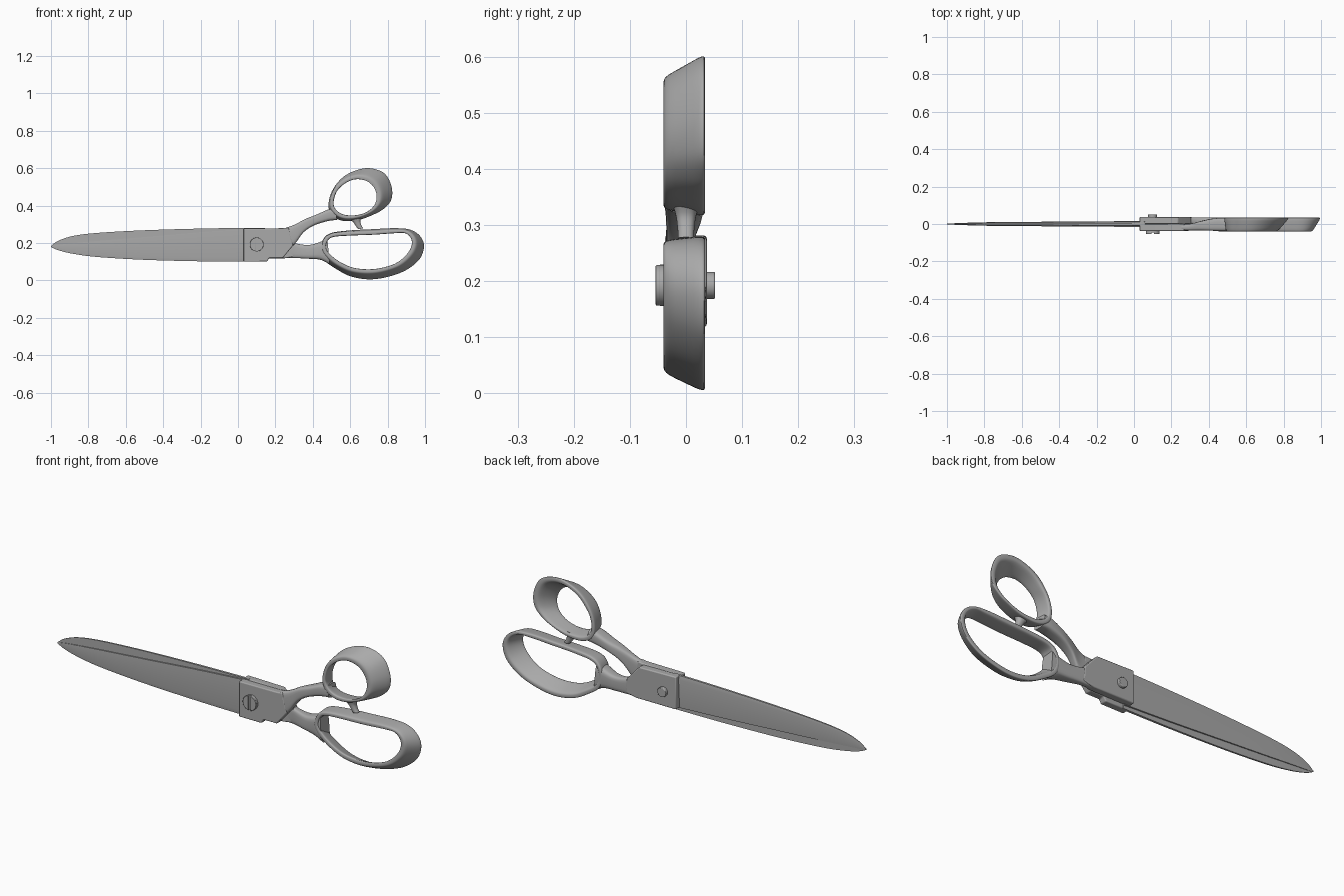
import bpy, bmesh, math
from mathutils import Vector

if "Cube" in bpy.data.objects:
    bpy.data.objects.remove(bpy.data.objects["Cube"])

steel = bpy.data.materials.new("steel grey")
steel.diffuse_color = (0.4, 0.4, 0.4, 1)
steel.use_nodes = True
steel.node_tree.nodes["Principled BSDF"].inputs["Base Color"].default_value = steel.diffuse_color


def finish(name, bm, bevel=0, angle=35):
    bmesh.ops.recalc_face_normals(bm, faces=bm.faces)
    me = bpy.data.meshes.new(name)
    bm.to_mesh(me)
    bm.free()
    ob = bpy.data.objects.new(name, me)
    bpy.context.collection.objects.link(ob)
    me.materials.append(steel)
    if bevel:
        m = ob.modifiers.new("bevel", "BEVEL")
        m.width, m.segments, m.limit_method = bevel, 3, "ANGLE"
        m.angle_limit = math.radians(25)
    bpy.ops.object.select_all(action="DESELECT")
    ob.select_set(True)
    bpy.context.view_layer.objects.active = ob
    bpy.ops.object.shade_smooth_by_angle(angle=math.radians(angle))
    return ob


def plate(name, pts, y0, y1, bevel=0):
    """Outline in x, z extruded along y."""
    bm = bmesh.new()
    a = [bm.verts.new((x, y0, z)) for x, z in pts]
    b = [bm.verts.new((x, y1, z)) for x, z in pts]
    n = len(pts)
    bm.faces.new(a)
    bm.faces.new(b[::-1])
    for i in range(n):
        bm.faces.new((a[i], a[(i + 1) % n], b[(i + 1) % n], b[i]))
    return finish(name, bm, bevel)


def smooth(rows, closed, steps=6):
    """Catmull-Rom interpolation of rows of numbers."""
    n, out = len(rows), []
    get = lambda i: Vector(rows[i % n] if closed else rows[max(0, min(n - 1, i))])
    for i in range(n if closed else n - 1):
        p, q, r, s = (get(i + k) for k in (-1, 0, 1, 2))
        for k in range(steps):
            t = k / steps
            out.append(0.5 * (2 * q + (r - p) * t + (2 * p - 5 * q + 4 * r - s) * t * t
                              + (3 * q - p - 3 * r + s) * t ** 3))
    if not closed:
        out.append(get(n - 1))
    return out


def skin(name, sections, closed, bevel=0, angle=60):
    bm = bmesh.new()
    loops = [[bm.verts.new(p) for p in s] for s in sections]
    m, n = len(loops[0]), len(loops)
    for i in range(n if closed else n - 1):
        a, b = loops[i], loops[(i + 1) % n]
        for j in range(m):
            bm.faces.new((a[j], a[(j + 1) % m], b[(j + 1) % m], b[j]))
    if not closed:
        bm.faces.new(loops[0])
        bm.faces.new(loops[-1])
    return finish(name, bm, bevel, angle)


def round_section(k, m=20):
    """Rounded square in -1..1."""
    for j in range(m):
        c, s = math.cos(2 * math.pi * (j + .5) / m), math.sin(2 * math.pi * (j + .5) / m)
        yield math.copysign(abs(c) ** k, c), math.copysign(abs(s) ** k, s)


# Finger rings: outer edge x, z and hole edge x, z; wide spots flare to the back
def ring(name, rows):
    secs = []
    for ox, oz, hx, hz in smooth(rows, True):
        o, h = Vector((ox, oz)), Vector((hx, hz))
        w = (o - h).length
        flare = max(0, w - .022) * .85
        d = (o - h) / w
        sec = []
        for u, v in round_section(.45):
            p = h + d * ((w - flare) * (u + 1) / 2 + flare * (v + 1) / 2)
            sec.append((p.x, -.003 + .037 * v, p.y))
        secs.append(sec)
    return skin(name, secs, True)


# Shanks: upper edge x, z, lower edge x, z, front y, back y
def shank(name, rows, k=.5):
    secs = []
    for ax, az, bx, bz, y0, y1 in smooth(rows, False):
        a, b = Vector((ax, az)), Vector((bx, bz))
        sec = []
        for u, v in round_section(k):
            p = b.lerp(a, (u + 1) / 2)
            sec.append((p.x, (y0 + y1) / 2 + v * (y1 - y0) / 2, p.y))
        secs.append(sec)
    return skin(name, secs, False)


# Blades: x, spine z, cutting edge z, spine thickness
def blade(name, rows, side):
    secs = []
    for x, spine, edge, t in smooth(rows, False):
        secs.append([(x, 0, spine), (x, side * t * .75, spine),
                     (x, side * t, spine + (edge - spine) * .12),
                     (x, side * t * .5, edge), (x, 0, edge)])
    return skin(name, secs, False, angle=30)


blade("front_blade", [(-1, .179, .182, .002), (-.96, .161, .190, .004), (-.88, .142, .199, .007),
                      (-.75, .125, .211, .010), (-.5, .110, .232, .012),
                      (-.2, .102, .258, .014), (.06, .100, .277, .016)], -1)
blade("rear_blade", [(-1, .184, .178, .002), (-.96, .212, .175, .004), (-.88, .238, .170, .007),
                     (-.75, .254, .161, .010), (-.5, .268, .146, .012),
                     (-.2, .277, .128, .014), (.06, .281, .116, .016)], 1)

# Pivot blocks
plate("front_block", [(.03, .10), (.155, .10), (.167, .12), (.24, .12), (.295, .187),
                      (.27, .283), (.24, .279), (.03, .277)], -.037, -.0005, .005)
plate("rear_block", [(.03, .118), (.25, .118), (.31, .13), (.305, .20), (.25, .262),
                     (.235, .277), (.03, .281)], .0005, .037, .005)

# Shanks from block to ring
shank("upper_shank", [(.25, .280, .262, .150, -.036, -.001), (.30, .297, .308, .20, -.036, .002),
                      (.36, .328, .352, .258, -.035, .015), (.42, .352, .41, .295, -.036, .028),
                      (.48, .378, .485, .318, -.038, .033), (.52, .385, .53, .322, -.036, .030)])
shank("lower_shank", [(.25, .225, .25, .119, .001, .036), (.31, .198, .31, .119, -.002, .036),
                      (.38, .190, .37, .116, -.018, .035), (.44, .206, .44, .110, -.035, .034),
                      (.478, .225, .49, .085, -.036, .032)])

ring("thumb_ring", [
    (.482, .40, .513, .415), (.50, .475, .53, .475), (.555, .55, .572, .515),
    (.63, .592, .625, .536), (.71, .605, .68, .528), (.79, .575, .716, .50),
    (.828, .50, .734, .46), (.825, .43, .731, .42), (.785, .383, .712, .388),
    (.73, .352, .675, .362), (.65, .322, .62, .35), (.56, .316, .565, .355),
    (.50, .345, .528, .378)])
ring("finger_ring", [
    (.44, .165, .472, .175), (.455, .222, .483, .215), (.50, .255, .515, .232),
    (.60, .269, .60, .238), (.72, .276, .72, .242), (.84, .281, .83, .250),
    (.925, .272, .89, .251), (.98, .235, .92, .225), (1.0, .18, .922, .185),
    (.975, .11, .895, .14), (.90, .050, .84, .095), (.80, .014, .76, .070),
    (.70, .001, .685, .064), (.60, .018, .61, .074), (.52, .060, .545, .103),
    (.46, .105, .495, .142)])

# Stop peg under the thumb ring
shank("stop_peg", [(.665, .345, .585, .335, -.025, .025), (.655, .318, .615, .312, -.018, .018),
                   (.66, .295, .63, .29, -.015, .015), (.67, .278, .642, .274, -.014, .014)], .8)


# Pivot screw: slotted head in front, rivet end behind
def arc(r, a0, a1, n=24):
    return [(.10 + r * math.cos(a0 + (a1 - a0) * i / n), .192 + r * math.sin(a0 + (a1 - a0) * i / n))
            for i in range(n + 1)]


plate("screw_base", arc(.037, 0, 2 * math.pi, 40)[:-1], -.046, .0)
gap = math.acos(.006 / .037)
plate("screw_head_right", arc(.037, -gap, gap), -.054, -.045, .002)
plate("screw_head_left", arc(.037, math.pi - gap, math.pi + gap), -.054, -.045, .002)
plate("rivet_end", arc(.024, 0, 2 * math.pi, 32)[:-1], .0, .052, .003)
